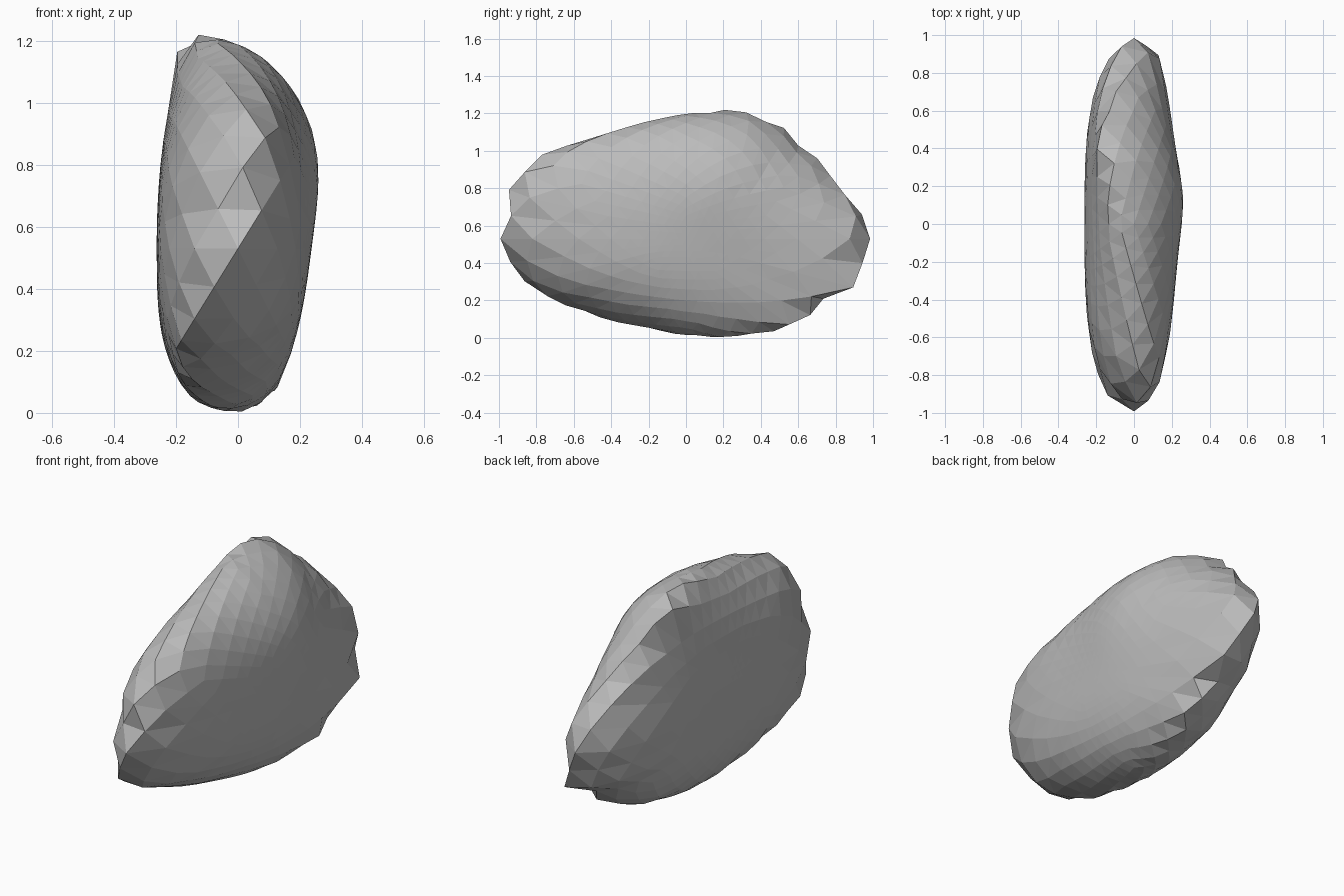
import bpy
import bmesh
import math
from mathutils import Vector

default_cube = bpy.data.objects.get("Cube")
if default_cube:
    bpy.data.objects.remove(default_cube, do_unlink=True)

# Side outline of the stone as (y, z), running clockwise from the front tip
OUTLINE = [
    (-1, .51), (-.96, .64), (-.95, .8), (-.87, .9), (-.76, .99), (-.5, 1.08),
    (-.2, 1.16), (0, 1.2), (.2, 1.22), (.37, 1.21), (.53, 1.12), (.6, 1.03),
    (.7, .97), (.8, .85), (.94, .7), (1, .55), (.94, .38), (.89, .26),
    (.75, .21), (.68, .13), (.52, .04), (.2, 0), (-.05, .02), (-.4, .09),
    (-.73, .2), (-.84, .27), (-.93, .39),
]
CENTRE = Vector((0, 0, .53))
MID_HEIGHT = .6


def outline_radius(direction_y, direction_z):
    """Distance from the centre to the outline along a direction in the side plane."""
    for index, (y0, z0) in enumerate(OUTLINE):
        y1, z1 = OUTLINE[(index + 1) % len(OUTLINE)]
        z0, z1 = z0 - CENTRE.z, z1 - CENTRE.z
        start = y0 * direction_z - z0 * direction_y
        end = y1 * direction_z - z1 * direction_y
        if start * end <= 0 and start != end:
            share = start / (start - end)
            y, z = y0 + (y1 - y0) * share, z0 + (z1 - z0) * share
            if y * direction_y + z * direction_z > 0:
                return math.hypot(y, z)
    return 1


def rim_position(y, height):
    """Sideways position of the rim, which twists around the stone."""
    twist = .22 if y < 0 < height else .5
    return .02 - twist * y * height - .25 * height ** 2


def inside(point, radius):
    """True if the point is within the domed left side and the flat right side."""
    x, y, height = point.x, point.y, point.z - MID_HEIGHT
    reach = math.hypot(y, point.z - CENTRE.z) / radius
    if reach >= 1:
        return False
    rim = rim_position(y, height)
    if x > rim:
        bulge = math.exp(-((y - .15) / .35) ** 2 - ((height - .28) / .35) ** 2)
        limit = .222 + .05 * bulge + .03 * height
        return x - rim < (limit - rim) * math.sqrt(1 - reach ** 2.3)
    limit = .262 - .03 * max(height, 0)
    return rim - x < (limit + rim) * math.sqrt(1 - reach ** 3.3)


def surface_point(direction):
    """Push a direction out from the centre until it meets the stone surface."""
    side = math.hypot(direction.y, direction.z)
    radius = outline_radius(direction.y, direction.z) if side > .0001 else 1
    near, far = 0, 2
    for _ in range(40):
        middle = (near + far) / 2
        if inside(CENTRE + direction * middle, radius):
            near = middle
        else:
            far = middle
    return CENTRE + direction * near


# Stone: a faceted ball whose vertices are projected onto the shape
mesh = bpy.data.meshes.new("stone")
stone = bpy.data.objects.new("stone", mesh)
bpy.context.collection.objects.link(stone)
bm = bmesh.new()
bmesh.ops.create_icosphere(bm, subdivisions=4, radius=1)
for vert in bm.verts:
    vert.co = surface_point(vert.co.normalized())
bmesh.ops.recalc_face_normals(bm, faces=bm.faces)
bm.to_mesh(mesh)
bm.free()

# Plain grey, flat facets
grey = bpy.data.materials.new("stone grey")
grey.use_nodes = True
colour = (.5, .5, .5, 1)
grey.diffuse_color = colour
grey.node_tree.nodes["Principled BSDF"].inputs["Base Color"].default_value = colour
mesh.materials.append(grey)
